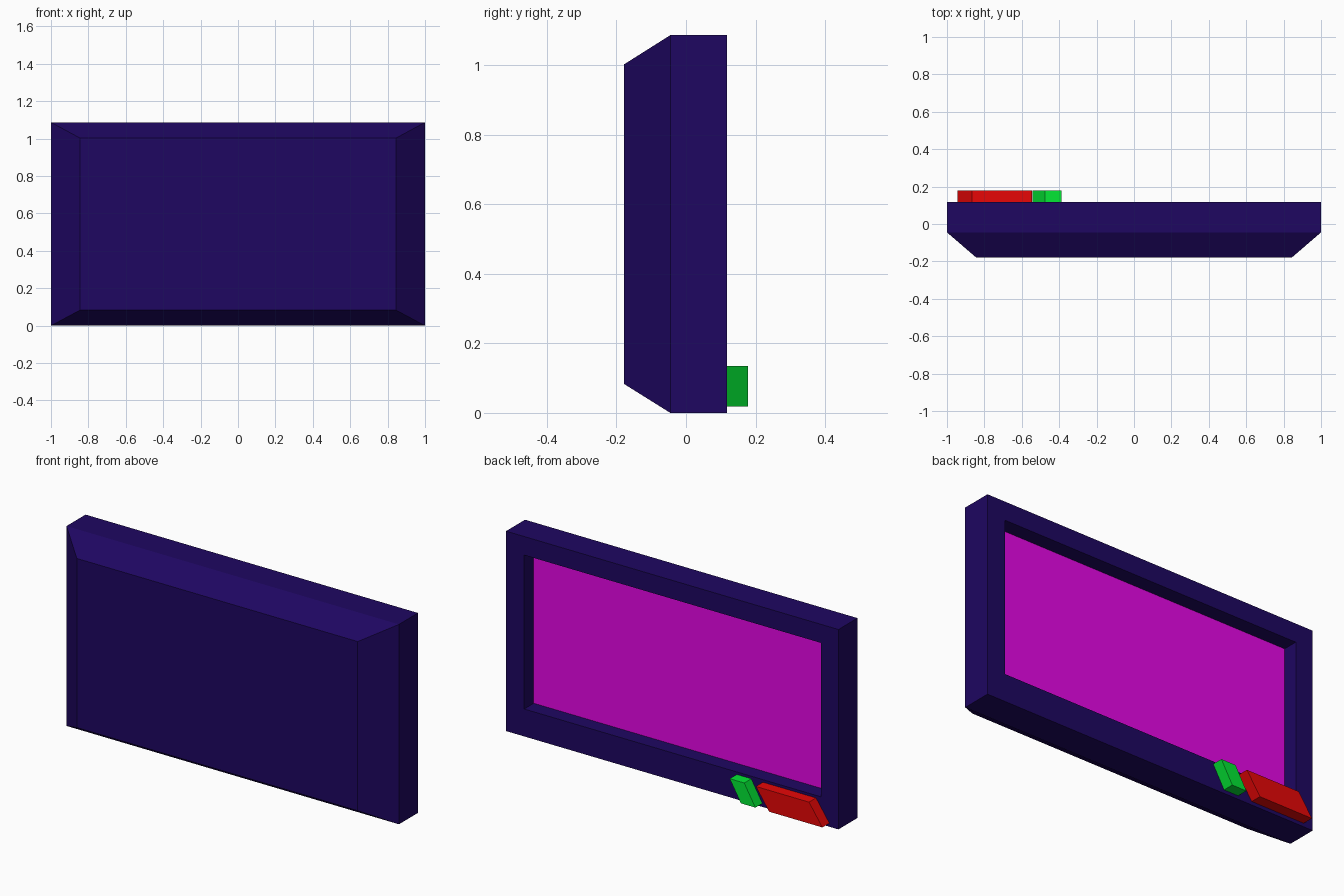
import bpy
import bmesh

cube = bpy.data.objects.get("Cube")
if cube:
    bpy.data.objects.remove(cube, do_unlink=True)


def make_material(name, rgb):
    mat = bpy.data.materials.new(name)
    mat.use_nodes = True
    color = (*rgb, 1.0)
    mat.diffuse_color = color
    mat.node_tree.nodes["Principled BSDF"].inputs["Base Color"].default_value = color
    return mat


def rect(left, right, bottom, top):
    """Corner points (x, z) of an upright rectangle."""
    return [(left, bottom), (right, bottom), (right, top), (left, top)]


def loft(name, sections, mat):
    """Join outlines, each given as (y, corners), into a closed solid."""
    bm = bmesh.new()
    rings = [[bm.verts.new((x, y, z)) for x, z in corners] for y, corners in sections]
    for a, b in zip(rings, rings[1:]):
        for i in range(len(a)):
            j = (i + 1) % len(a)
            bm.faces.new((a[i], a[j], b[j], b[i]))
    bm.faces.new(rings[0][::-1])
    bm.faces.new(rings[-1])
    bmesh.ops.recalc_face_normals(bm, faces=bm.faces)
    mesh = bpy.data.meshes.new(name)
    bm.to_mesh(mesh)
    bm.free()
    mesh.materials.append(mat)
    obj = bpy.data.objects.new(name, mesh)
    bpy.context.collection.objects.link(obj)
    return obj


indigo = make_material("dark indigo", (0.013, 0.002, 0.12))
magenta = make_material("magenta", (0.8, 0.002, 0.8))
red = make_material("red", (0.8, 0.002, 0.002))
green = make_material("green", (0.001, 0.8, 0.035))

BACK = 0.118
SCREEN = 0.036
outer = rect(-1.0, 1.0, 0.0, 1.087)
opening = rect(-0.896, 0.891, 0.149, 0.986)

# Housing: chamfered front, straight sides, recessed pocket at the back
loft("housing", [
    (-0.178, rect(-0.845, 0.845, 0.083, 1.003)),
    (-0.045, outer),
    (BACK, outer),
    (BACK, opening),
    (SCREEN - 0.004, opening),
], indigo)

# Screen panel on the pocket floor
loft("screen", [(SCREEN - 0.004, opening), (SCREEN, opening)], magenta)


# Slanted buttons below the screen
def button(name, bottom_left, bottom_right, slant, mat):
    low, high = 0.019, 0.135
    corners = [(bottom_left, low), (bottom_right, low),
               (bottom_right + slant, high), (bottom_left + slant, high)]
    loft(name, [(BACK, corners), (0.178, corners)], mat)


button("long_button", -0.945, -0.625, 0.08, red)
button("short_button", -0.542, -0.455, 0.067, green)
